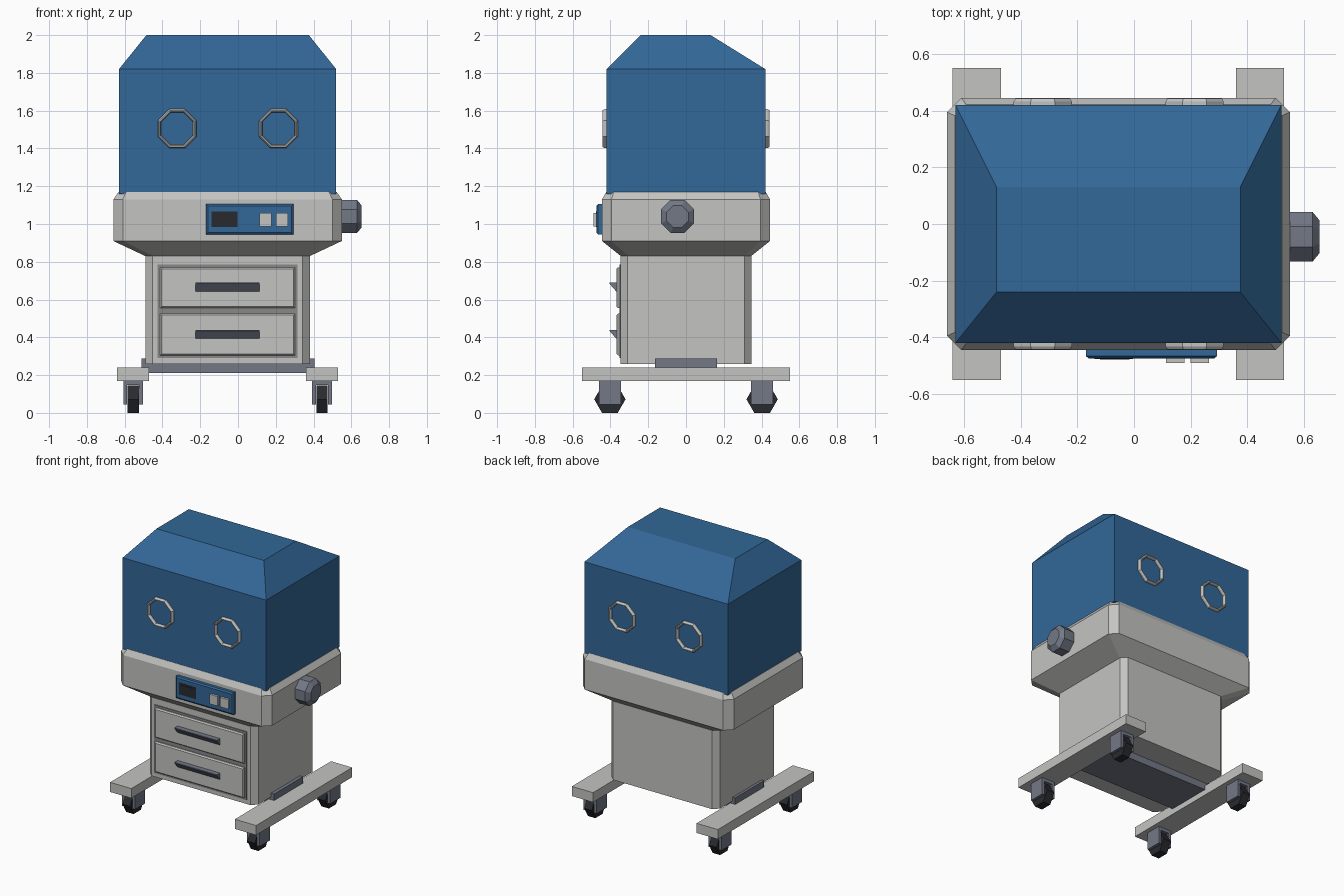
import bpy, bmesh, math
from mathutils import Matrix, Vector

if "Cube" in bpy.data.objects:
    bpy.data.objects.remove(bpy.data.objects["Cube"], do_unlink=True)

CX = -0.055  # the cabinet axis sits slightly off centre because of the side knob


def material(name, r, g, b):
    m = bpy.data.materials.new(name)
    m.use_nodes = True
    m.diffuse_color = (r, g, b, 1)
    m.node_tree.nodes["Principled BSDF"].inputs["Base Color"].default_value = (r, g, b, 1)
    return m


BLUE = material("blue", 0.032, 0.135, 0.31)
LIGHT = material("light grey", 0.55, 0.55, 0.54)
TRIM = material("trim grey", 0.25, 0.25, 0.25)
SLATE = material("slate grey", 0.17, 0.19, 0.24)
BLACK = material("near black", 0.022, 0.023, 0.028)


def finish(name, bm, mat):
    bmesh.ops.recalc_face_normals(bm, faces=bm.faces)
    me = bpy.data.meshes.new(name)
    bm.to_mesh(me)
    bm.free()
    me.materials.append(mat)
    ob = bpy.data.objects.new(name, me)
    bpy.context.collection.objects.link(ob)
    return ob


def loft(name, rings, mat, closed=False):
    """Skin a row of equal-length rings; cap the ends, or join them if closed."""
    bm = bmesh.new()
    vs = [[bm.verts.new(p) for p in ring] for ring in rings]
    pairs = list(zip(vs, vs[1:])) + ([(vs[-1], vs[0])] if closed else [])
    n = len(vs[0])
    for a, b in pairs:
        for i in range(n):
            j = (i + 1) % n
            bm.faces.new((a[i], a[j], b[j], b[i]))
    if not closed:
        bm.faces.new(vs[0])
        bm.faces.new(vs[-1])
    return finish(name, bm, mat)


def box(name, x, y, z, mat):
    bm = bmesh.new()
    size = [b - a for a, b in (x, y, z)]
    mid = [(a + b) / 2 for a, b in (x, y, z)]
    bmesh.ops.create_cube(bm, size=1, matrix=Matrix.Translation(mid) @ Matrix.Diagonal((*size, 1)))
    return finish(name, bm, mat)


def chamfered(hx, hy, c, z):
    """Rectangle with cut corners at height z."""
    pts = [(hx, hy - c), (hx - c, hy), (c - hx, hy), (-hx, hy - c),
           (-hx, c - hy), (c - hx, -hy), (hx - c, -hy), (hx, c - hy)]
    return [(CX + x, y, z) for x, y in pts]


def rect(x0, x1, y0, y1, z):
    return [(x0, y0, z), (x1, y0, z), (x1, y1, z), (x0, y1, z)]


def front_rect(x0, x1, z0, z1, y):
    return [(x0, y, z0), (x1, y, z0), (x1, y, z1), (x0, y, z1)]


def octagon(r):
    """Octagon with flat top and sides."""
    angles = [math.pi / 8 + i * math.pi / 4 for i in range(8)]
    return [(r * math.cos(a), r * math.sin(a)) for a in angles]


# Hood with a hipped, flat-topped roof
loft("hood", [rect(-0.63, 0.52, -0.42, 0.42, 1.16),
              rect(-0.63, 0.52, -0.42, 0.42, 1.82),
              rect(-0.485, 0.375, -0.24, 0.13, 2.0)], BLUE)

# Octagonal porthole rings on both long walls
for label, x in (("right", -0.322), ("left", 0.214)):
    for side, s in (("front", -1), ("back", 1)):
        section = [(0.111, 0.415), (0.111, 0.432), (0.104, 0.443),
                   (0.098, 0.443), (0.092, 0.432), (0.092, 0.415)]
        rings = [[(x + u, s * y, 1.505 + v) for u, v in octagon(r)] for r, y in section]
        loft(f"{side}_{label}_porthole_ring", rings, LIGHT, closed=True)

# Tray body and cabinet
loft("tray_body", [chamfered(0.435, 0.345, 0.04, 0.83),
                   chamfered(0.605, 0.445, 0.05, 0.91),
                   chamfered(0.605, 0.445, 0.05, 1.13),
                   chamfered(0.577, 0.422, 0.04, 1.17)], LIGHT)
loft("cabinet", [chamfered(0.435, 0.347, 0.038, 0.26),
                 chamfered(0.435, 0.347, 0.038, 0.83)], LIGHT)

# Drawers with wedge handles on a thin surround
box("drawer_surround", (-0.425, 0.315), (-0.353, -0.345), (0.29, 0.785), TRIM)
for label, z0, z1 in (("upper", 0.555, 0.77), ("lower", 0.305, 0.525)):
    loft(f"{label}_drawer", [front_rect(-0.412, 0.302, z0, z1, -0.345),
                             front_rect(-0.412, 0.302, z0, z1, -0.36),
                             front_rect(-0.404, 0.294, z0 + 0.008, z1 - 0.008, -0.369)], LIGHT)
    top = z0 + 0.135
    wedge = [(-0.365, top), (-0.405, top), (-0.405, top - 0.006), (-0.365, top - 0.052)]
    loft(f"{label}_handle", [[(x, y, z) for y, z in wedge] for x in (-0.225, 0.115)], SLATE)

# Control panel
loft("control_panel", [front_rect(-0.17, 0.293, 0.945, 1.105, -0.44),
                       front_rect(-0.17, 0.293, 0.945, 1.105, -0.466),
                       front_rect(-0.16, 0.283, 0.955, 1.095, -0.474)], BLUE)
box("screen_frame", (-0.14, -0.003), (-0.476, -0.47), (0.983, 1.067), TRIM).data.materials[0] = BLACK
box("screen", (-0.12, -0.015), (-0.478, -0.472), (0.995, 1.055), BLACK)
for label, x0 in (("first", 0.113), ("second", 0.2)):
    box(f"{label}_button", (x0, x0 + 0.065), (-0.49, -0.47), (0.988, 1.057), LIGHT)

# Side knob
loft("side_knob", [[(x, -0.045 + u, 1.04 + v) for u, v in octagon(r)]
                   for x, r in ((0.54, 0.095), (0.63, 0.095), (0.655, 0.062))], SLATE)

# Base crossbar, runners and casters
box("base_crossbar", (-0.51, 0.405), (-0.165, 0.165), (0.21, 0.287), SLATE)
for label, s in (("right", -1), ("left", 1)):
    x = CX + s * 0.5
    box(f"{label}_runner", (x - 0.085, x + 0.085), (-0.55, 0.55), (0.17, 0.24), LIGHT)
    for end, y in (("front", -0.403), ("back", 0.403)):
        name = f"{end}_{label}_caster"
        box(name + "_mount", (x - 0.052, x + 0.052), (y - 0.058, y + 0.058), (0.148, 0.172), SLATE)
        for t in (-1, 1):
            cheek = sorted((x + t * 0.032, x + t * 0.052))
            box(name + "_cheek", cheek, (y - 0.058, y + 0.058), (0.045, 0.15), SLATE)
        hexagon = [(0.083 * math.cos(i * math.pi / 3), 0.083 * math.sin(i * math.pi / 3)) for i in range(6)]
        loft(name + "_wheel", [[(x + d, y + u, 0.072 + v) for u, v in hexagon]
                               for d in (-0.03, 0.03)], BLACK)
